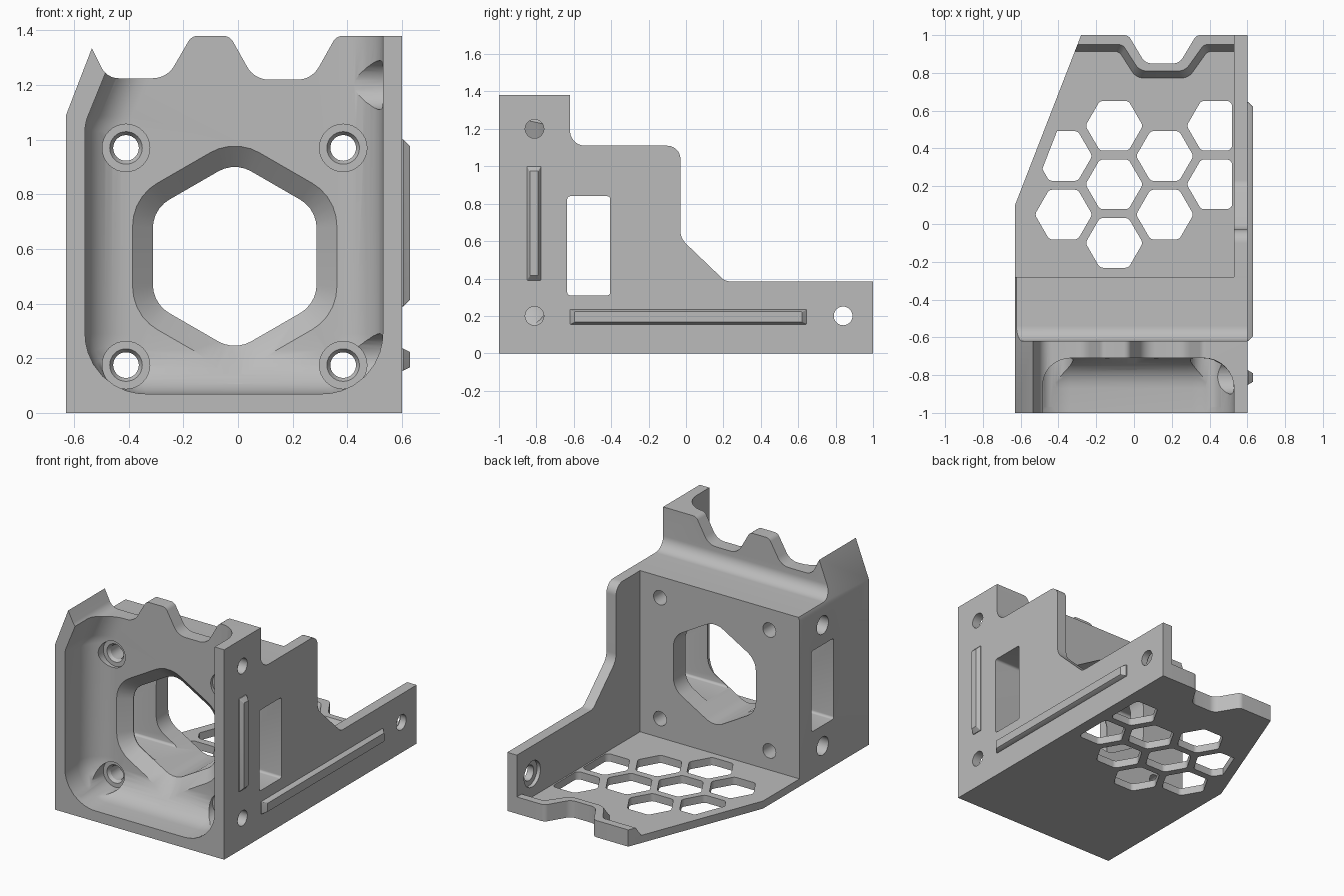
import bpy, bmesh, math
from mathutils import Vector

old = bpy.data.objects.get("Cube")
if old:
    bpy.data.objects.remove(old, do_unlink=True)

grey = bpy.data.materials.new("plain_grey")
grey.use_nodes = True
COLOR = (0.5, 0.5, 0.5, 1)
grey.diffuse_color = COLOR
grey.node_tree.nodes["Principled BSDF"].inputs["Base Color"].default_value = COLOR


def rounded(corners, n=8):
    """Polygon from (a, b[, radius]) corners, with true arcs at rounded ones."""
    pts = []
    for i, c in enumerate(corners):
        p = Vector(c[:2])
        if len(c) < 3:
            pts.append(p)
            continue
        u = (Vector(corners[i - 1][:2]) - p).normalized()
        v = (Vector(corners[(i + 1) % len(corners)][:2]) - p).normalized()
        half = u.angle(v) / 2
        centre = p + (u + v).normalized() * c[2] / math.sin(half)
        reach = c[2] / math.tan(half)
        s, e = p + u * reach - centre, p + v * reach - centre
        for k in range(n + 1):
            d = s.lerp(e, k / n).normalized() * c[2]
            pts.append(centre + d)
    return pts


def place(p, axis, t):
    return {"X": (t, p[0], p[1]), "Y": (p[0], t, p[1]), "Z": (p[0], p[1], t)}[axis]


def loft(name, axis, rings):
    """Closed solid through (position, points) rings of equal count."""
    bm = bmesh.new()
    loops = [[bm.verts.new(place(p, axis, t)) for p in pts] for t, pts in rings]
    for a, b in zip(loops, loops[1:]):
        for i in range(len(a)):
            bm.faces.new((a[i - 1], a[i], b[i], b[i - 1]))
    bm.faces.new(loops[0])
    bm.faces.new(loops[-1])
    bmesh.ops.recalc_face_normals(bm, faces=bm.faces)
    mesh = bpy.data.meshes.new(name)
    bm.to_mesh(mesh)
    bm.free()
    mesh.materials.append(grey)
    obj = bpy.data.objects.new(name, mesh)
    bpy.context.collection.objects.link(obj)
    return obj


def prism(name, axis, lo, hi, pts):
    return loft(name, axis, [(lo, pts), (hi, pts)])


def circle(a, b, r, n=32):
    return [Vector((a + r * math.cos(k * math.tau / n), b + r * math.sin(k * math.tau / n)))
            for k in range(n)]


def rect(a0, b0, a1, b1, r):
    return rounded([(a0, b0, r), (a1, b0, r), (a1, b1, r), (a0, b1, r)], 4)


def hexagon(a, b, radius, r, turn=0.0):
    ang = [turn + k * math.pi / 3 for k in range(6)]
    return rounded([(a + radius * math.cos(t), b + radius * math.sin(t), r) for t in ang], 5)


def combine(target, tool, operation="DIFFERENCE"):
    mod = target.modifiers.new("cut", "BOOLEAN")
    mod.operation = operation
    mod.solver = "EXACT"
    mod.object = tool
    tool.hide_render = True
    bpy.context.view_layer.update()
    deps = bpy.context.evaluated_depsgraph_get()
    mesh = bpy.data.meshes.new_from_object(target.evaluated_get(deps))
    target.modifiers.clear()
    target.data = mesh
    bpy.data.objects.remove(tool, do_unlink=True)


def drill(target, axis, lo, hi, a, b, r):
    combine(target, prism("drill", axis, lo, hi, circle(a, b, r)))


# Main block: stepped side profile trimmed by the scalloped front outline
block = prism("mount_block", "X", -0.63, 0.6, rounded([
    (-1, 0), (-0.28, 0), (-0.28, 1.11), (-0.62, 1.11, 0.08), (-0.62, 1.5), (-1, 1.5)]))
outline = rounded([
    (-0.73, -0.1), (0.7, -0.1), (0.7, 1.38), (0.36, 1.38, 0.04), (0.27, 1.22, 0.09),
    (0.06, 1.22, 0.09), (-0.03, 1.38, 0.04), (-0.17, 1.38, 0.04), (-0.26, 1.225, 0.09),
    (-0.48, 1.225, 0.07), (-0.535, 1.335), (-0.73, 0.83)])
combine(block, prism("outline", "Y", -1.2, 0, outline), "INTERSECT")


# Front cavity with rounded floor edge
def cavity_ring(i):
    r = 0.22 - i
    return rounded([(-0.56 + i, 0.07 + i, r), (0.53 - i, 0.07 + i, r), (0.53 - i, 1.6),
                    (-0.34 + i, 1.6), (-0.56 + i, 1.06, 0.15)])


FILLET = 0.16
rings = [(-1.1, cavity_ring(0))]
for k in range(9):
    t = k / 8 * math.pi / 2
    rings.append((-0.71 - FILLET + FILLET * math.sin(t), cavity_ring(FILLET * (1 - math.cos(t)))))
combine(block, loft("cavity", "Y", rings))

# Hexagonal opening with a flared front
up = math.pi / 6
combine(block, loft("opening", "Y", [
    (-0.77, hexagon(-0.012, 0.573, 0.505, 0.23, up)),
    (-0.64, hexagon(-0.012, 0.573, 0.346, 0.12, up)),
    (-0.2, hexagon(-0.012, 0.573, 0.346, 0.12, up))]))

# Slot across the block
combine(block, prism("slot", "X", -0.8, 0.8, rect(-0.635, 0.31, -0.405, 0.84, 0.015)))

# Four bolt holes with counterbores, and side holes that meet them
for z in (0.175, 0.97):
    for x in (-0.41, 0.385):
        drill(block, "Y", -0.97, -0.69, x, z, 0.087)
        combine(block, loft("bolt_hole", "Y", [
            (-0.7, circle(x, z, 0.066)), (-0.67, circle(x, z, 0.047)),
            (-0.2, circle(x, z, 0.047))]))
    drill(block, "X", -0.7, -0.41, -0.52, z, 0.06)

# Side wall screw holes near the front
for z in (0.2, 1.2):
    drill(block, "X", 0.36, 0.54, -0.81, z, 0.09)
    drill(block, "X", 0.3, 0.7, -0.81, z, 0.05)

# Side wall running to the back
wall = prism("side_wall", "X", 0.53, 0.6, rounded([
    (-0.28, 0), (1, 0), (1, 0.385), (0.21, 0.385, 0.06), (-0.03, 0.615, 0.1),
    (-0.03, 1.11, 0.07), (-0.28, 1.11)]))
drill(wall, "X", 0.5, 0.555, 0.84, 0.2, 0.085)
drill(wall, "X", 0.5, 0.7, 0.84, 0.2, 0.05)

# Floor with honeycomb openings
back_edge = [(-0.28, 1), (-0.03, 1, 0.04), (0.06, 0.85, 0.06), (0.24, 0.85, 0.06),
             (0.33, 1, 0.04), (0.53, 1)]
floor = prism("floor_plate", "Z", 0, 0.05,
              rounded([(0.53, -0.28), (-0.63, -0.28), (-0.63, 0.1)] + back_edge))
for col, rows in enumerate(((0.36, 0.05), (0.52, 0.21, -0.1), (0.36, 0.05), (0.52, 0.21))):
    for y in rows:
        cell = prism("cell", "Z", -0.1, 0.2, hexagon(-0.373 + 0.268 * col, y, 0.152, 0.03))
        margin = prism("margin", "Z", -0.2, 0.3, [
            (0.52, -0.25), (-0.56, -0.25), (-0.56, 0.1), (-0.33, 0.69), (0.52, 0.69)])
        combine(cell, margin, "INTERSECT")
        combine(floor, cell)


# Raised lip following the notched back edge
def lip_ring(s):
    inner = [(0.53, 0.91 + s), (0.39 - s / 2, 0.91 + s, 0.04), (0.29 - s / 2, 0.77 + s, 0.07),
             (0.01 + s / 2, 0.77 + s, 0.07), (-0.08 + s / 2, 0.91 + s, 0.04),
             (-0.315 + s * 0.39, 0.91 + s)]
    return rounded(back_edge + inner)


lip = loft("back_lip", "Z", [(0.045, lip_ring(0)), (0.11, lip_ring(0.04))])


# Locating ribs on the outside of the wall
def rib(name, a0, b0, a1, b1, da, db):
    base, top = rect(a0, b0, a1, b1, 0.004), rect(a0 + da, b0 + db, a1 - da, b1 - db, 0.004)
    return loft(name, "X", [(0.595, base), (0.605, base), (0.63, top)])


ribs = [rib("upright_rib", -0.85, 0.39, -0.775, 1.0, 0.015, 0.025),
        rib("long_rib", -0.62, 0.155, 0.645, 0.235, 0.025, 0.012)]

# Smooth rounded surfaces, keep edges crisp
bpy.ops.object.select_all(action="DESELECT")
for obj in [block, wall, floor, lip] + ribs:
    obj.select_set(True)
    bpy.context.view_layer.objects.active = obj
bpy.ops.object.shade_smooth_by_angle(angle=math.radians(30))
